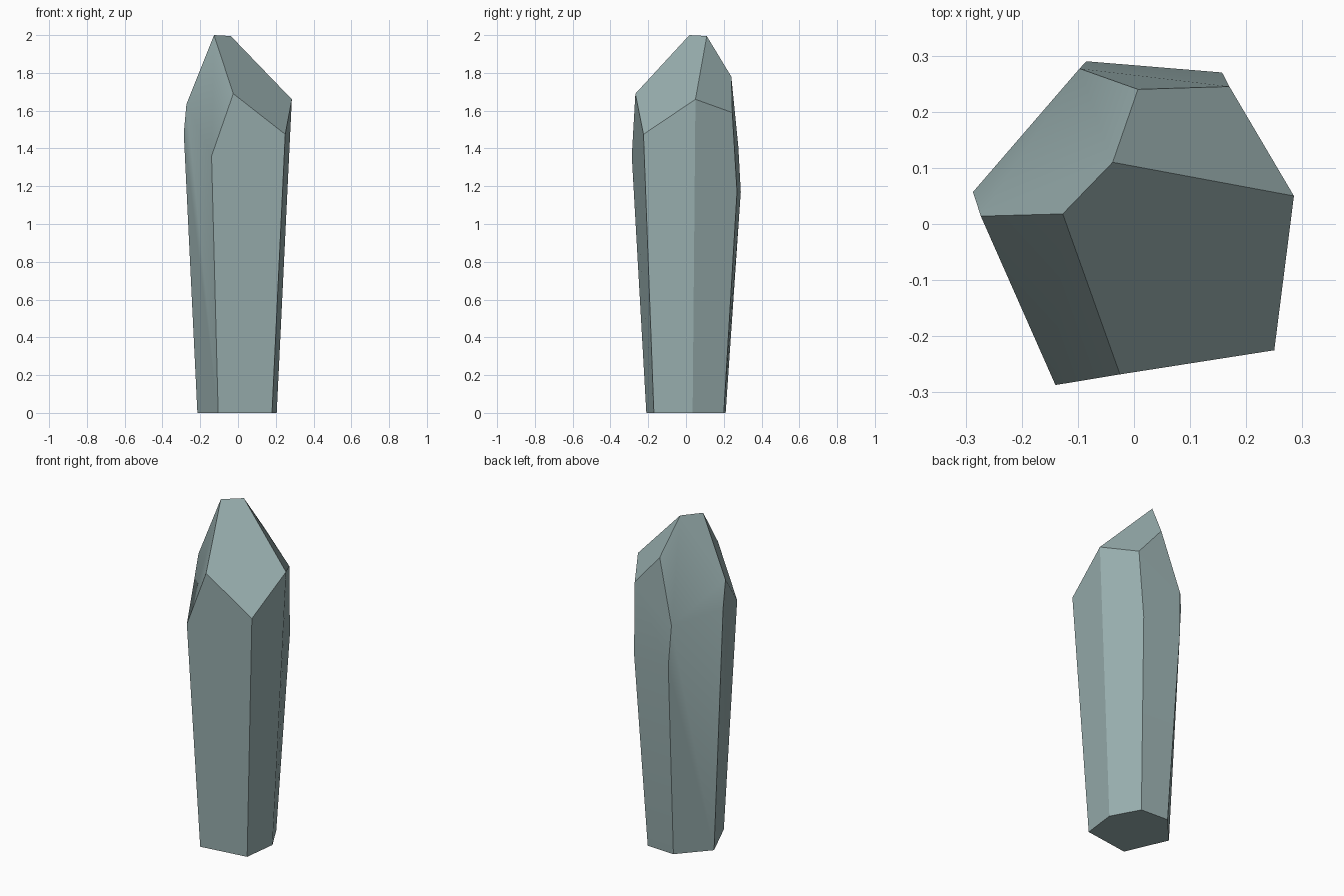
import bpy
import bmesh
import math

default = bpy.data.objects.get("Cube")
if default:
    bpy.data.objects.remove(default, do_unlink=True)


def flat_material(name, colour):
    mat = bpy.data.materials.new(name)
    mat.use_nodes = True
    mat.diffuse_color = colour
    mat.node_tree.nodes["Principled BSDF"].inputs["Base Color"].default_value = colour
    return mat


bm = bmesh.new()

# Six tapering side edges: foot on the ground and shoulder where the tip facets begin
sides = {
    "front_left": ((-.105, -.21, 0), (-.14, -.287, 1.36)),
    "front_right": ((.18, -.17, 0), (.25, -.225, 1.475)),
    "right": ((.205, .035, 0), (.285, .05, 1.66)),
    "back_right": ((.115, .2, 0), (.157, .27, 1.17)),
    "back_left": ((-.063, .21, 0), (-.085, .29, 1.17)),
    "left": ((-.215, .04, 0), (-.287, .057, 1.48)),
}
foot = {name: bm.verts.new(ends[0]) for name, ends in sides.items()}
top = {name: bm.verts.new(ends[1]) for name, ends in sides.items()}

# Corners where the tip facets meet
tip = {name: bm.verts.new(co) for name, co in {
    "peak": (-.127, .018, 2),
    "ridge": (-.038, .11, 1.995),
    "brow": (.007, .24, 1.78),
    "front": (-.025, -.268, 1.69),
    "cheek": (-.273, .014, 1.635),
    "back": (-.097, .277, 1.41),
    "flank": (.17, .245, 1.59),
}.items()}
top.update(tip)

# Corners added to a side wall between its two shoulders
wall_extra = {"front_left": "front", "right": "flank",
              "back_left": "back", "left": "cheek"}
names = list(sides)
for i, a in enumerate(names):
    b = names[(i + 1) % len(names)]
    loop = [foot[a], foot[b], top[b]]
    if a in wall_extra:
        loop.append(top[wall_extra[a]])
    bm.faces.new(loop + [top[a]])

# Tip facets and the base
facets = (
    "peak front front_right right ridge",
    "peak cheek front_left front",
    "peak ridge brow back left cheek",
    "ridge right flank brow",
    "brow flank back_right back_left back",
)
for facet in facets:
    bm.faces.new([top[name] for name in facet.split()])
bm.faces.new(list(foot.values()))
bmesh.ops.recalc_face_normals(bm, faces=bm.faces)

mesh = bpy.data.meshes.new("crystal_shard")
bm.to_mesh(mesh)
bm.free()
mesh.materials.append(flat_material("grey_teal", (.32, .43, .43, 1)))

shard = bpy.data.objects.new("crystal_shard", mesh)
bpy.context.collection.objects.link(shard)
bpy.ops.object.select_all(action="DESELECT")
shard.select_set(True)
bpy.context.view_layer.objects.active = shard
bpy.ops.object.shade_smooth_by_angle(angle=math.radians(30))
